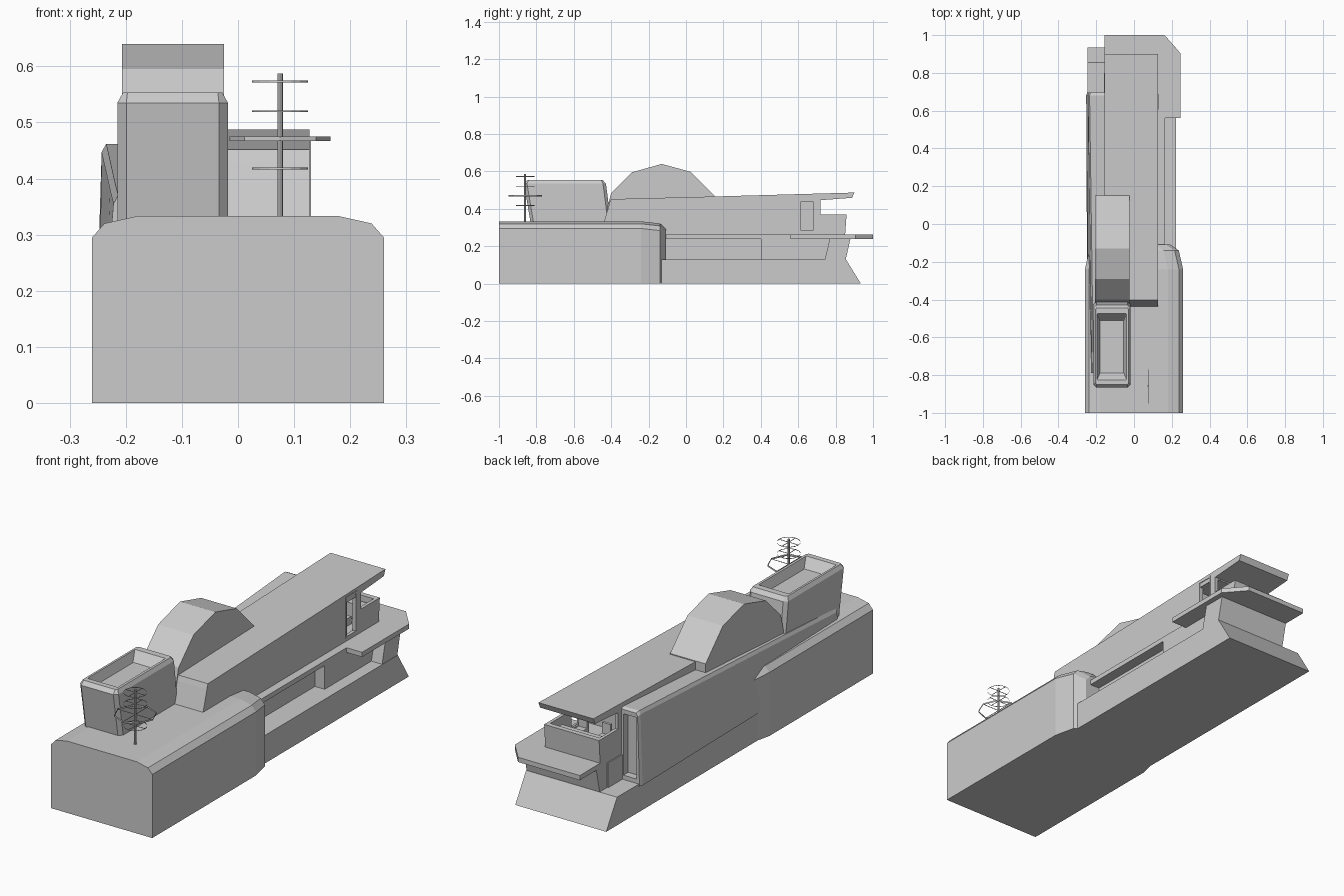
import bpy, bmesh, math

if "Cube" in bpy.data.objects:
    bpy.data.objects.remove(bpy.data.objects["Cube"])


def make(name, verts, faces):
    bm = bmesh.new()
    vs = [bm.verts.new(v) for v in verts]
    for f in faces:
        bm.faces.new([vs[i] for i in f])
    bmesh.ops.recalc_face_normals(bm, faces=bm.faces)
    me = bpy.data.meshes.new(name)
    bm.to_mesh(me)
    bm.free()
    ob = bpy.data.objects.new(name, me)
    bpy.context.collection.objects.link(ob)
    return ob


def loft(name, rings):
    """Skin a list of equal-length rings and cap both ends."""
    n = len(rings[0])
    faces = [tuple(range(n)), tuple(range((len(rings) - 1) * n, len(rings) * n))]
    for r in range(len(rings) - 1):
        for i in range(n):
            j = (i + 1) % n
            faces.append((r * n + i, r * n + j, r * n + n + j, r * n + n + i))
    return make(name, [v for ring in rings for v in ring], faces)


def side_prism(name, yz, x0, x1):
    return loft(name, [[(x, y, z) for y, z in yz] for x in (x0, x1)])


def plan_prism(name, xy, z0, z1):
    return loft(name, [[(x, y, z) for x, y in xy] for z in (z0, z1)])


def box(name, x0, x1, y0, y1, z0, z1):
    return plan_prism(name, [(x0, y0), (x1, y0), (x1, y1), (x0, y1)], z0, z1)


def cut(target, cutter):
    cutter.hide_render = True
    m = target.modifiers.new("cut", "BOOLEAN")
    m.operation, m.solver, m.object = "DIFFERENCE", "EXACT", cutter
    bpy.context.view_layer.objects.active = target
    bpy.ops.object.modifier_apply(modifier=m.name)
    bpy.data.objects.remove(cutter)


# Large block with rounded shoulders, narrowing where it meets the low hull
def shoulder(y, w, top):
    half = [(w, 0), (w, top - .038), (w - .022, top - .013), (w - .08, top)]
    return [(x, y, z) for x, z in half] + [(-x, y, z) for x, z in reversed(half)]


loft("main_block", [shoulder(-1, .26, .333), shoulder(-.24, .26, .333),
                    shoulder(-.14, .237, .322), shoulder(-.108, .19, .295)])

# Low hull with raked end, and the structure between it and the deck
side_prism("low_hull", [(-.2, 0), (.935, 0), (.855, .13), (-.2, .13)], -.245, .222)
box("recessed_wall", -.16, .115, -.2, .45, .12, .25)
box("lower_cabin", -.16, .165, .40, .80, .12, .245)
side_prism("deck_support", [(.74, .12), (.852, .12), (.88, .245), (.77, .245)], -.155, .22)
box("side_walkway", -.155, .165, -.2, .58, .24, .262)
plan_prism("lookout_deck", [(-.155, .56), (.245, .56), (.245, .905), (.162, 1), (-.155, 1)],
           .24, .262)

# Long upper cabin with hollow control room, window band and door
cabin = side_prism("upper_cabin", [(-.44, .325), (-.44, .25), (.85, .25), (.865, .46),
                                   (-.402, .452)], -.155, .127)
roof = side_prism("roof", [(-.41, .43), (-.402, .452), (.15, .466), (.9, .487), (.888, .459), (.7, .445)],
                  -.155, .127)
cut(cabin, box("room_cutter", -.14, .112, .58, .835, .28, .44))
cut(cabin, box("window_cutter", -.3, .3, .72, 1, .37, .6))
cut(cabin, box("door_cutter", .08, .3, .615, .68, .283, .44))
box("control_desk", -.12, .09, .78, .82, .27, .35)
for x in (-.075, .045):
    box("seat", x - .022, x + .022, .69, .735, .27, .315)
    box("seat_back", x - .022, x + .022, .68, .692, .27, .365)

# Door frame
for y in (.606, .68):
    box("door_post", .12, .130, y, y + .008, .28, .468)
for z in (.277, .46):
    box("door_rail", .12, .130, .606, .688, z, z + .008)

# Long leaning side housing that sinks into the main block
def housing(y, xb, xt, zb, zt, xi=-.15):
    return [(xi, y, zb), (xb, y, zb), (xt, y, zt - .015), (xt + .008, y, zt), (xi, y, zt)]


side = loft("side_housing", [housing(-.79, -.235, -.222, .2, .37), housing(-.4, -.248, -.228, .13, .395),
                             housing(.68, -.253, -.243, .12, .462), housing(.695, -.248, -.238, .12, .455)])
cut(side, box("end_recess_cutter", -.232, -.165, .66, .8, .15, .435))

# Faceted hump
side_prism("hump", [(-.44, .325), (-.40, .485), (-.29, .595), (-.13, .64), (.025, .598),
                    (.152, .47), (.152, .40), (-.1, .325)], -.207, -.025)


# Funnel housing with chamfered rim and sunken top
def octagon(x0, x1, y0, y1, z, c):
    return [(x0 + c, y0, z), (x1 - c, y0, z), (x1, y0 + c, z), (x1, y1 - c, z),
            (x1 - c, y1, z), (x0 + c, y1, z), (x0, y1 - c, z), (x0, y0 + c, z)]


loft("funnel", [octagon(-.215, -.018, -.83, -.40, .32, .016),
                octagon(-.215, -.018, -.866, -.428, .535, .016),
                octagon(-.205, -.028, -.85, -.445, .553, .008),
                octagon(-.195, -.04, -.825, -.475, .553, .003),
                octagon(-.18, -.055, -.79, -.51, .51, .003)])

# Mast with hoops and thin spokes
MX, MY = .075, -.86
plan_prism("mast", [(MX + .005 * math.cos(a * math.pi / 4), MY + .005 * math.sin(a * math.pi / 4))
                    for a in range(8)], .32, .587)
for z, r, h, n in ((.418, .05, .003, 16), (.471, .09, .008, 8), (.52, .05, .003, 16), (.573, .05, .003, 16)):
    pts = [(MX + r * math.cos(2 * math.pi * i / n), MY + r * math.sin(2 * math.pi * i / n)) for i in range(n)]
    verts = [(x, y, z + s * h / 2) for s in (-1, 1) for x, y in pts]
    make("mast_hoop", verts, [(i, (i + 1) % n, n + (i + 1) % n, n + i) for i in range(n)])
    box("hoop_spoke_x", MX - r, MX + r, MY - .001, MY + .001, z - .001, z + .001)
    box("hoop_spoke_y", MX - .001, MX + .001, MY - r, MY + r, z - .001, z + .001)
